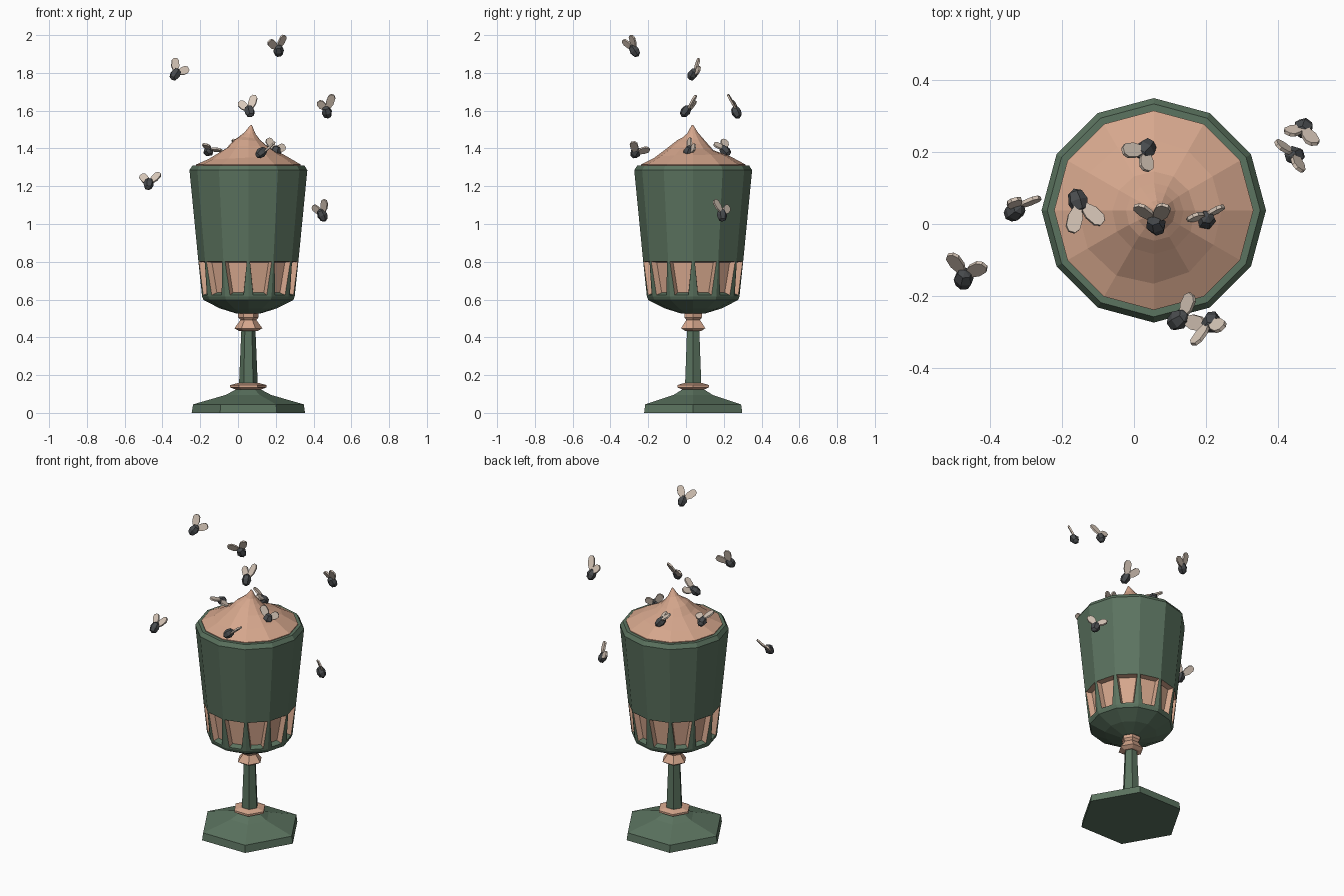
import bpy, bmesh, math
from mathutils import Vector, Matrix

if "Cube" in bpy.data.objects:
    bpy.data.objects.remove(bpy.data.objects["Cube"])

CX, CY = 0.055, 0.038   # axis of the goblet


def material(name, rgb):
    m = bpy.data.materials.new(name)
    m.diffuse_color = (*rgb, 1)
    m.use_nodes = True
    m.node_tree.nodes["Principled BSDF"].inputs["Base Color"].default_value = m.diffuse_color
    return m


GREEN = material("dark green", (0.105, 0.172, 0.115))
COPPER = material("copper cream", (0.67, 0.385, 0.265))
BODY = material("charcoal", (0.065, 0.07, 0.075))
WING = material("pale beige", (0.68, 0.57, 0.48))


def finish(name, bm, *mats):
    bmesh.ops.recalc_face_normals(bm, faces=bm.faces)
    me = bpy.data.meshes.new(name)
    bm.to_mesh(me)
    bm.free()
    ob = bpy.data.objects.new(name, me)
    bpy.context.collection.objects.link(ob)
    for m in mats:
        me.materials.append(m)
    return ob


def lathe(profile, n, wobble=None):
    """Closed n-sided turned solid; profile is (radius, height) from bottom to top."""
    bm = bmesh.new()
    rings = []
    for r, z in profile:
        ring = []
        for i in range(n):
            a = 2 * math.pi * i / n
            rr, zz, dx, dy = wobble(r, z, a) if wobble else (r, z, 0, 0)
            ring.append(bm.verts.new((CX + dx + rr * math.cos(a), CY + dy + rr * math.sin(a), zz)))
        rings.append(ring)
    for lo, hi in zip(rings, rings[1:]):
        for i in range(n):
            j = (i + 1) % n
            bm.faces.new((lo[i], lo[j], hi[j], hi[i]))
    bm.faces.new(rings[0][::-1])
    bm.faces.new(rings[-1])
    bmesh.ops.recalc_face_normals(bm, faces=bm.faces)
    return bm


# Hexagonal foot, collar, stem and knob
finish("foot", lathe([(0.3, 0), (0.293, 0.045), (0.12, 0.095), (0.055, 0.13)], 6), GREEN)
finish("collar", lathe([(0.07, 0.125), (0.097, 0.135), (0.097, 0.147), (0.06, 0.157)], 6), COPPER)
finish("stem", lathe([(0.05, 0.14), (0.037, 0.45)], 6), GREEN)
finish("knob", lathe([(0.05, 0.434), (0.074, 0.448), (0.042, 0.492),
                      (0.054, 0.506), (0.054, 0.53)], 6), COPPER)

# Twelve-sided cup with a band of recessed panels
bm = lathe([(0.06, 0.525), (0.15, 0.553), (0.237, 0.597), (0.245, 0.615), (0.265, 0.805),
            (0.312, 1.285), (0.296, 1.31), (0.272, 1.31)], 12)
band = [f for f in bm.faces if 0.65 < f.calc_center_median().z < 0.75]
bmesh.ops.inset_individual(bm, faces=band, thickness=0.009, use_even_offset=True)
for f in band:   # narrow each panel towards the bottom
    c = f.calc_center_median()
    low = [v for v in f.verts if v.co.z < c.z]
    mid = (low[0].co + low[1].co) / 2
    for v in low:
        v.co = mid + (v.co - mid) * 0.68
    for v in f.verts:
        if v.co.z > c.z:
            v.co.z += 0.005
ring = bmesh.ops.inset_individual(bm, faces=band, thickness=0.012, depth=-0.032)["faces"]
bm.normal_update()
for f in band:
    f.material_index = 1
for f in ring:
    f.material_index = 0 if f.normal.z > 0.5 else 1
finish("cup", bm, GREEN, COPPER)


# Swirled cream with a bent tip
def swirl(r, z, a):
    k = max(0, min(1, (0.26 - r) / 0.06)) * min(1, r / 0.08)
    lift = 0.012 * k * math.sin(a - 22 * r - 0.6)
    t = max(0, (z - 1.43) / 0.095)
    return r * (1 + 0.06 * k * math.cos(a + 14 * r)), z + lift, 0.015 * t, -0.004 * t


finish("cream", lathe([(0.275, 1.29), (0.277, 1.315), (0.2, 1.355), (0.115, 1.402), (0.08, 1.435),
                       (0.055, 1.455), (0.03, 1.48), (0.003, 1.525)], 12, swirl), COPPER)

# Flies: body centre, then the offsets of the two wing tips
FLIES = [
    ((0.06, 0.0, 1.6), (-0.055, 0.045, 0.05), (0.025, 0.045, 0.085)),
    ((0.215, -0.275, 1.92), (-0.045, -0.065, 0.045), (0.035, -0.02, 0.075)),
    ((-0.33, 0.036, 1.795), (0.0, 0.025, 0.085), (0.07, 0.03, 0.03)),
    ((0.47, 0.265, 1.595), (-0.045, -0.02, 0.05), (0.03, -0.05, 0.085)),
    ((-0.473, -0.15, 1.215), (-0.04, 0.06, 0.05), (0.055, 0.03, 0.06)),
    ((0.445, 0.19, 1.05), (-0.055, 0.03, 0.04), (0.01, -0.045, 0.075)),
    ((-0.155, 0.06, 1.385), (-0.02, -0.085, 0.03), (0.065, -0.06, 0.0)),
    ((0.125, -0.265, 1.38), (0.03, 0.07, 0.025), (0.065, -0.015, 0.06)),
    ((0.2, 0.012, 1.385), (-0.04, 0.0, 0.07), (0.05, 0.03, 0.03)),
    ((0.03, 0.205, 1.39), (-0.065, -0.005, 0.05), (0.0, -0.06, 0.03)),
]
# Wing outline: (share of length, half width)
OUTLINE = [(0.1, 0.008), (0.5, 0.021), (0.85, 0.02), (1.0, 0.009),
           (1.0, -0.009), (0.85, -0.02), (0.5, -0.021), (0.1, -0.008)]

for k, (c, t1, t2) in enumerate(FLIES):
    c, tips = Vector(c), (Vector(t1), Vector(t2))
    normal = tips[0].cross(tips[1]).normalized()
    axis = (tips[0].normalized() + tips[1].normalized()).normalized()
    side = normal.cross(axis)
    bm = bmesh.new()
    # body: stubby six-sided ellipsoid lying along the fly's axis
    frame = Matrix((side, normal, axis)).transposed().to_4x4()
    bmesh.ops.create_uvsphere(bm, u_segments=6, v_segments=4, radius=1,
                              matrix=Matrix.Translation(c - axis * 0.004) @ frame
                              @ Matrix.Diagonal((0.029, 0.027, 0.037, 1)))
    # wings: thin rounded plates
    for tip in tips:
        across = normal.cross(tip).normalized()
        layers = []
        for h in (-0.005, 0.005):
            layers.append([bm.verts.new(c + tip * s + across * w + normal * (h + 0.008))
                           for s, w in OUTLINE])
        lo, hi = layers
        faces = [bm.faces.new(lo[::-1]), bm.faces.new(hi)]
        for i in range(8):
            j = (i + 1) % 8
            faces.append(bm.faces.new((lo[i], lo[j], hi[j], hi[i])))
        for f in faces:
            f.material_index = 1
    finish(f"fly_{k + 1}", bm, BODY, WING)
